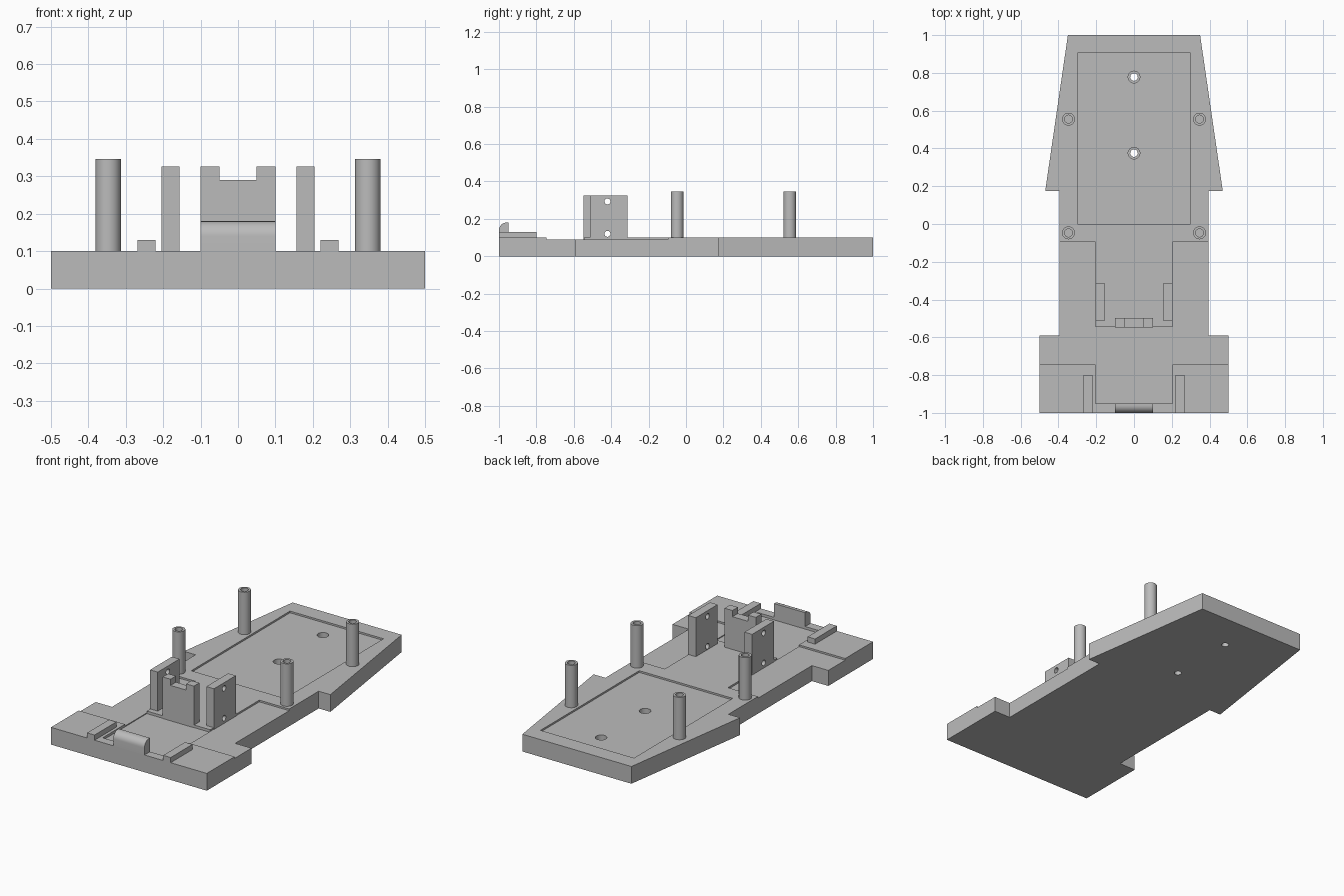
import bpy, bmesh, math
from mathutils import Matrix, Vector

if "Cube" in bpy.data.objects:
    bpy.data.objects.remove(bpy.data.objects["Cube"])

GREY = (0.5, 0.5, 0.5, 1)
mat = bpy.data.materials.new("plain grey")
mat.use_nodes = True
mat.diffuse_color = GREY
mat.node_tree.nodes["Principled BSDF"].inputs["Base Color"].default_value = GREY


def finish(name, bm):
    bmesh.ops.recalc_face_normals(bm, faces=bm.faces)
    mesh = bpy.data.meshes.new(name)
    bm.to_mesh(mesh)
    bm.free()
    mesh.materials.append(mat)
    ob = bpy.data.objects.new(name, mesh)
    bpy.context.collection.objects.link(ob)
    return ob


def box(name, x, y, z):
    bm = bmesh.new()
    bmesh.ops.create_cube(bm, size=1)
    for v in bm.verts:
        v.co = [r[0] if c < 0 else r[1] for c, r in zip(v.co, (x, y, z))]
    return finish(name, bm)


def cylinder(name, centre, radius, length, axis="Z"):
    bm = bmesh.new()
    turn = Matrix.Rotation(math.pi / 2, 4, "Y") if axis == "X" else Matrix()
    bmesh.ops.create_cone(bm, cap_ends=True, segments=32, radius1=radius, radius2=radius,
                          depth=length, matrix=Matrix.Translation(centre) @ turn)
    return finish(name, bm)


def prism(name, outline, offset):
    bm = bmesh.new()
    face = bm.faces.new([bm.verts.new(p) for p in outline])
    new = bmesh.ops.extrude_face_region(bm, geom=[face])["geom"]
    bmesh.ops.translate(bm, vec=Vector(offset),
                        verts=[g for g in new if isinstance(g, bmesh.types.BMVert)])
    return finish(name, bm)


def select(ob):
    bpy.ops.object.select_all(action="DESELECT")
    ob.select_set(True)
    bpy.context.view_layer.objects.active = ob


def cut(ob, cutter):
    select(ob)
    mod = ob.modifiers.new("cut", "BOOLEAN")
    mod.operation, mod.solver, mod.object = "DIFFERENCE", "EXACT", cutter
    bpy.ops.object.modifier_apply(modifier=mod.name)
    bpy.data.objects.remove(cutter)


def smooth(ob):
    select(ob)
    bpy.ops.object.shade_smooth_by_angle(angle=math.radians(30))


TOP = 0.1

# Base plate with stepped sides and a tapered rear
half = [(0.5, -1), (0.5, -0.59), (0.395, -0.59), (0.395, 0.175), (0.47, 0.175), (0.35, 1)]
outline = half + [(-x, y) for x, y in reversed(half)]
plate = prism("base_plate", [(x, y, 0) for x, y in outline], (0, 0, TOP))

# Shallow recesses in the top
cut(plate, box("rear_recess", (-0.3, 0.3), (0, 0.905), (0.09, 0.2)))
cut(plate, box("front_recess", (-0.203, 0.203), (-0.95, -0.545), (0.085, 0.2)))
for x in ((0.203, 0.6), (-0.6, -0.203)):
    cut(plate, box("side_recess", x, (-0.745, -0.095), (0.09, 0.2)))

# Counterbored screw holes
for y in (0.375, 0.778):
    cut(plate, cylinder("bore", (0, y, TOP), 0.031, 0.1))
    cut(plate, cylinder("hole", (0, y, 0.05), 0.02, 0.3))
smooth(plate)

# Hollow standoffs, side brackets and front rails on both sides
for side, s in (("left", 1), ("right", -1)):
    for end, y in (("rear", 0.555), ("front", -0.047)):
        post = cylinder(f"{end}_{side}_standoff", (s * 0.347, y, 0.2175), 0.034, 0.257)
        cut(post, cylinder("post_bore", (s * 0.347, y, 0.3), 0.021, 0.3))
        smooth(post)
    bracket = box(f"{side}_bracket", sorted((s * 0.156, s * 0.205)), (-0.513, -0.313), (0.08, 0.326))
    for z in (0.12, 0.293):
        cut(bracket, cylinder("bracket_hole", (s * 0.18, -0.42, z), 0.016, 0.2, "X"))
    smooth(bracket)
    box(f"{side}_front_rail", sorted((s * 0.22, s * 0.268)), (-1, -0.8), (0.08, 0.13))

# Notched centre bracket
notch = [(0.1, 0.08), (0.1, 0.326), (0.05, 0.326), (0.05, 0.29)]
notch += [(-x, z) for x, z in reversed(notch)]
prism("centre_bracket", [(x, -0.547, z) for x, z in notch], (0, 0.05, 0))

# Front lip with a rounded leading edge
R = 0.04
arc = [(-1 + R - R * math.cos(a), 0.18 - R + R * math.sin(a))
       for a in (i * math.pi / 16 for i in range(9))]
lip = [(-1, 0.08)] + arc + [(-0.95, 0.18), (-0.95, 0.08)]
smooth(prism("front_lip", [(-0.1, y, z) for y, z in lip], (0.2, 0, 0)))
